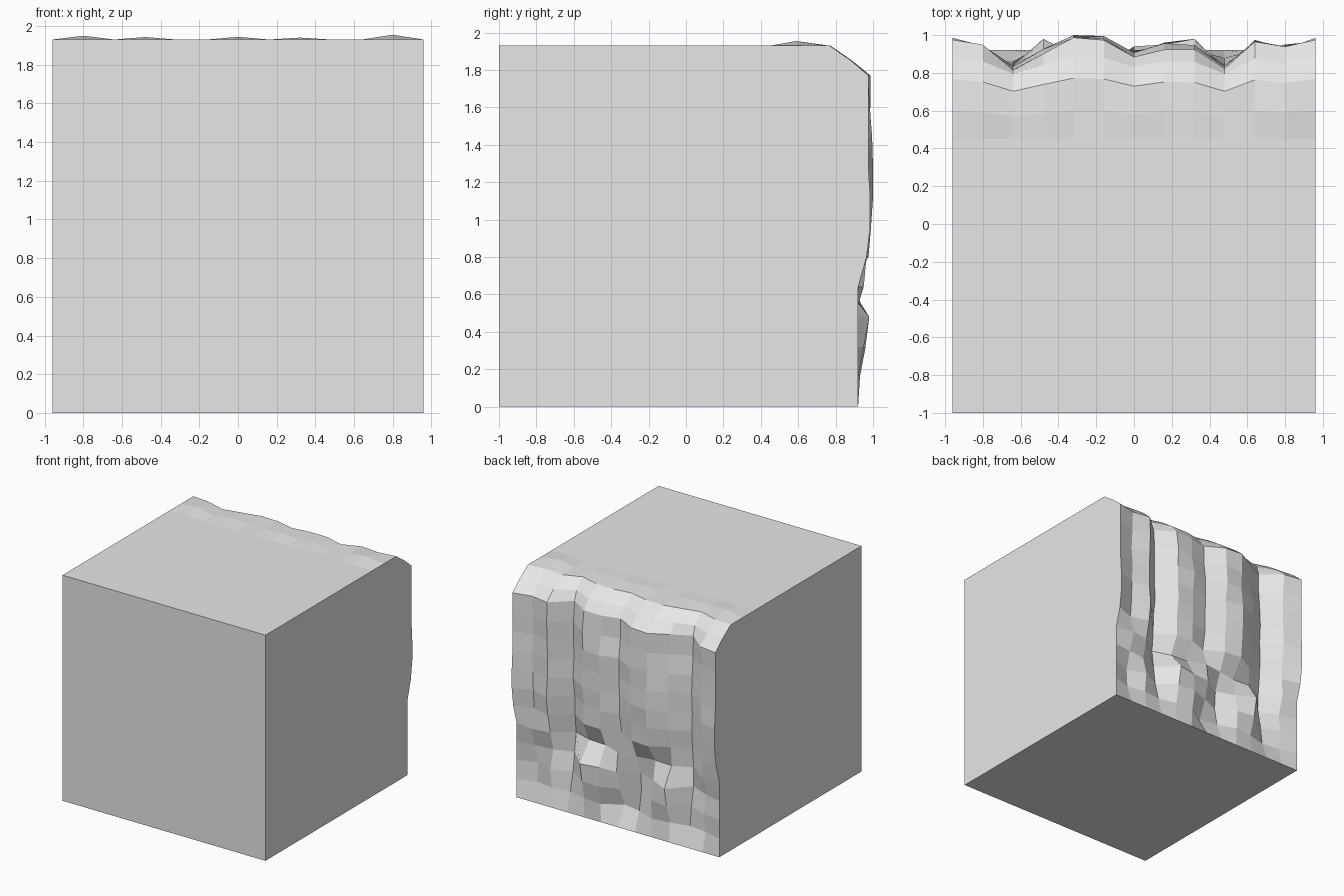
import bpy, bmesh, random

if "Cube" in bpy.data.objects:
    bpy.data.objects.remove(bpy.data.objects["Cube"])
random.seed(4)

W, FRONT, TOP, STEP = 0.96, -1.0, 1.93, 0.16
N = 13

# depth of the vertical ridges and grooves across the upper rock face
RIDGES = [.975, .94, .83, .91, .985, .975, .89, .94, .935, .83, .965, .93, .975]
# broken ledges near the foot (rows z = .16, .32, .48, .64)
LEDGES = [
    [.92, .88, .86, .90, .92, .86, .83, .93, .92, .88, .90, .87, .92],
    [.92, .90, .84, .95, .93, .83, .90, .96, .95, .84, .92, .86, .92],
    [.92, .88, .81, .98, .90, .84, .94, .95, .98, .82, .88, .90, .92],
    [.92, .93, .81, .88, .87, .90, .92, .86, .85, .80, .92, .95, .92],
]
# small lumps along the top lip, by column
LUMPS = {1: .02, 3: .013, 6: .014, 8: .01, 11: .025}


def column(i):
    """Rock profile of one column, foot to top, as (y, z) points."""
    edge = i in (0, N - 1)
    d = RIDGES[i]
    dip = .98 - d
    pts = [(.92, 0)]
    for r, row in enumerate(LEDGES):
        pts.append((row[i], STEP * (r + 1)))
    for k in range(5, 12):
        z = STEP * k
        bulge = .01 if 1.1 < z < 1.6 and not edge else 0
        jit = 0 if edge else random.uniform(-.018, .012)
        lean = -.01 if k == 5 else (.01 if edge and k in (6, 7) else 0)
        pts.append((min(d + bulge + jit + lean, 1.0), z + (.01 if k == 11 else 0)))
    # rounded shoulder and lip
    pts.append((.885 - dip * .6, 1.85))
    pts.append((.77 - dip * .45, TOP))
    pts.append((.60 - dip * .2, TOP + LUMPS.get(i, 0)))
    pts.append((.45, TOP))
    return pts


bm = bmesh.new()
grid = []
for i in range(N):
    x = -W + STEP * i
    grid.append([bm.verts.new((x, y, z)) for y, z in column(i)])

# rock sheet
for a, b in zip(grid, grid[1:]):
    for j in range(len(a) - 1):
        bm.faces.new((a[j], a[j + 1], b[j + 1], b[j]))

# plain block: front, top, bottom and side walls
fl, fr = bm.verts.new((-W, FRONT, 0)), bm.verts.new((W, FRONT, 0))
tl, tr = bm.verts.new((-W, FRONT, TOP)), bm.verts.new((W, FRONT, TOP))
bm.faces.new((fl, fr, tr, tl))
bm.faces.new([tl, tr] + [c[-1] for c in reversed(grid)])
bm.faces.new([fr, fl] + [c[0] for c in grid])
bm.faces.new([tl] + grid[0][::-1] + [fl])
bm.faces.new([fr] + grid[-1] + [tr])
bmesh.ops.recalc_face_normals(bm, faces=bm.faces[:])

mesh = bpy.data.meshes.new("cliff_block")
bm.to_mesh(mesh)
bm.free()
cliff = bpy.data.objects.new("cliff_block", mesh)
bpy.context.collection.objects.link(cliff)

grey = bpy.data.materials.new("plain grey")
grey.diffuse_color = (0.8, 0.8, 0.8, 1)
grey.use_nodes = True
grey.node_tree.nodes["Principled BSDF"].inputs["Base Color"].default_value = grey.diffuse_color
mesh.materials.append(grey)
